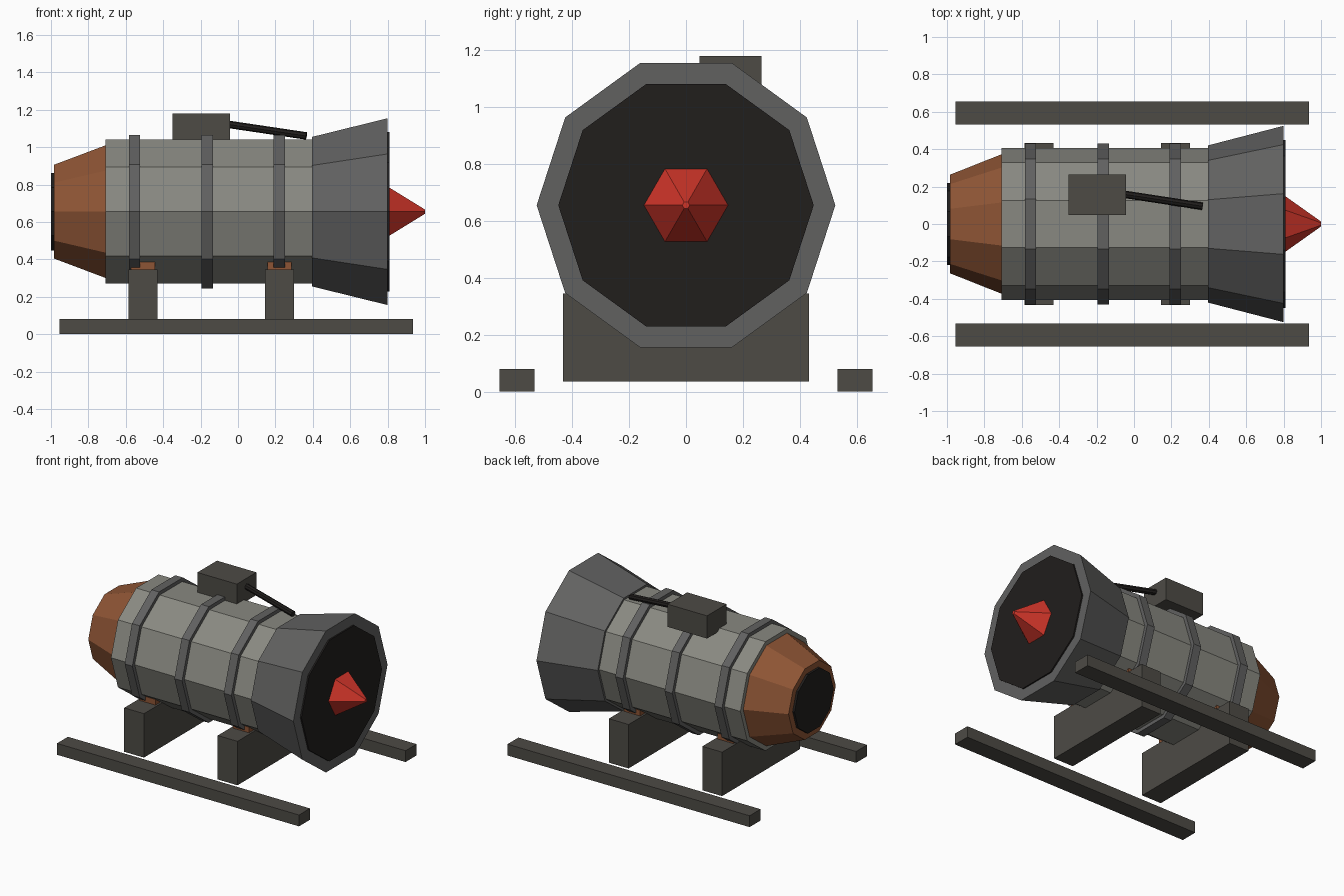
import bpy, bmesh, math
from mathutils import Vector

if "Cube" in bpy.data.objects:
    bpy.data.objects.remove(bpy.data.objects["Cube"])

AXIS_Z = 0.655


def material(name, rgb):
    m = bpy.data.materials.new(name)
    m.diffuse_color = (*rgb, 1)
    m.use_nodes = True
    m.node_tree.nodes["Principled BSDF"].inputs["Base Color"].default_value = m.diffuse_color
    return m


HULL = material("hull_grey", (0.25, 0.25, 0.22))
STEEL = material("dark_steel", (0.12, 0.12, 0.118))
FRAME = material("frame_grey", (0.075, 0.07, 0.06))
COPPER = material("copper", (0.27, 0.09, 0.035))
RED = material("red", (0.62, 0.035, 0.022))
BLACK = material("black", (0.015, 0.013, 0.012))


def finish(name, bm, mat):
    bmesh.ops.recalc_face_normals(bm, faces=bm.faces)
    mesh = bpy.data.meshes.new(name)
    bm.to_mesh(mesh)
    bm.free()
    mesh.materials.append(mat)
    obj = bpy.data.objects.new(name, mesh)
    bpy.context.collection.objects.link(obj)
    return obj


def turned(name, profile, mat, sides=10):
    """Faceted solid along x from (x, radius) pairs, capped at both ends."""
    bm = bmesh.new()
    rings = []
    for x, r in profile:
        angles = [math.tau * i / sides for i in range(sides)]
        rings.append([bm.verts.new((x, r * math.cos(a), AXIS_Z + r * math.sin(a)))
                      for a in angles])
    for a, b in zip(rings, rings[1:]):
        for i in range(sides):
            j = (i + 1) % sides
            bm.faces.new((a[i], a[j], b[j], b[i]))
    bm.faces.new(rings[0])
    bm.faces.new(rings[-1])
    return finish(name, bm, mat)


def box(name, lo, hi, mat):
    bm = bmesh.new()
    bmesh.ops.create_cube(bm, size=1)
    for v in bm.verts:
        v.co = [(l + h) / 2 + c * (h - l) for l, h, c in zip(lo, hi, v.co)]
    return finish(name, bm, mat)


def rod(name, start, end, radius, mat, sides=8):
    start, end = Vector(start), Vector(end)
    bm = bmesh.new()
    bmesh.ops.create_cone(bm, cap_ends=True, segments=sides, radius1=radius,
                          radius2=radius, depth=(end - start).length)
    obj = finish(name, bm, mat)
    obj.location = (start + end) / 2
    obj.rotation_euler = (end - start).to_track_quat('Z', 'Y').to_euler()
    return obj


# Engine casing, flared intake and tapered exhaust
turned("casing", [(-0.708, 0.405), (0.4, 0.405)], HULL)
turned("intake_flare", [(0.395, 0.42), (0.8, 0.525)], STEEL)
turned("intake_disc", [(0.78, 0.449), (0.81, 0.449)], BLACK)
turned("spinner_cone", [(0.8, 0.155), (1.0, 0.013)], RED, 6)
turned("exhaust_cone", [(-0.985, 0.263), (-0.70, 0.376)], COPPER)
turned("exhaust_disc", [(-1.0, 0.218), (-0.97, 0.218)], BLACK)

# Clamp bands around the casing
for i, x in enumerate((-0.553, -0.165, 0.22)):
    turned(f"clamp_band_{i + 1}", [(x - 0.03, 0.431), (x + 0.03, 0.431)], STEEL)

# Control box and fuel pipe on top
box("control_box", (-0.35, 0.047, 1.02), (-0.042, 0.265, 1.18), FRAME)
rod("fuel_pipe", (-0.06, 0.16, 1.123), (0.365, 0.095, 1.06), 0.02, BLACK)

# Cradle saddles with copper pads
for label, x in (("rear", -0.508), ("front", 0.222)):
    box(f"{label}_saddle", (x - 0.077, -0.433, 0.035), (x + 0.077, 0.433, 0.345), FRAME)
    box(f"{label}_saddle_pad", (x - 0.063, -0.285, 0.3), (x + 0.063, 0.285, 0.385), COPPER)

# Ground skids
for label, s in (("left", -1), ("right", 1)):
    y0, y1 = sorted((s * 0.533, s * 0.655))
    box(f"{label}_skid", (-0.955, y0, 0), (0.935, y1, 0.08), FRAME)
